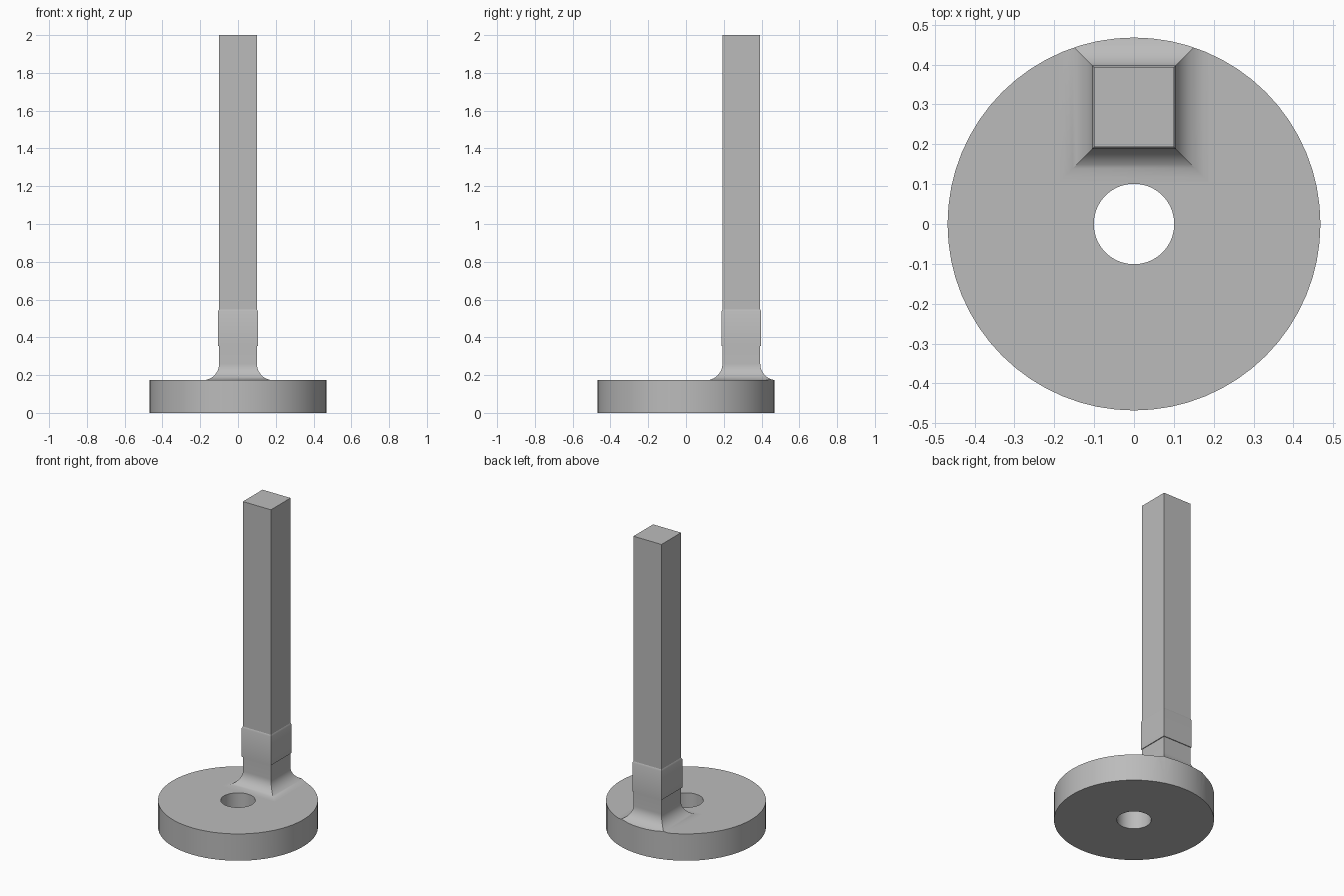
import bpy
import bmesh
from math import cos, sin, pi, radians

cube = bpy.data.objects.get("Cube")
if cube:
    bpy.data.objects.remove(cube, do_unlink=True)

DISC_R, DISC_H, HOLE_R = 0.468, 0.173, 0.101
POST_Y, POST, COLLAR = 0.293, 0.1, 0.105
FILLET = 0.087
COLLAR_Z0, COLLAR_Z1, TOP = 0.354, 0.548, 2.0

grey = bpy.data.materials.new("plain grey")
grey.use_nodes = True
colour = (0.5, 0.5, 0.5, 1)
grey.diffuse_color = colour
grey.node_tree.nodes["Principled BSDF"].inputs["Base Color"].default_value = colour


def add_object(name, bm):
    mesh = bpy.data.meshes.new(name)
    bmesh.ops.recalc_face_normals(bm, faces=bm.faces)
    bm.to_mesh(mesh)
    bm.free()
    mesh.materials.append(grey)
    obj = bpy.data.objects.new(name, mesh)
    bpy.context.collection.objects.link(obj)
    return obj


def square_loft(name, rings, cap_bottom, cap_top):
    """Skin a stack of squares given as (half width, z, centre y)."""
    bm = bmesh.new()
    loops = [[bm.verts.new((sx * h, cy + sy * h, z))
              for sx, sy in ((-1, -1), (1, -1), (1, 1), (-1, 1))]
             for h, z, cy in rings]
    for low, high in zip(loops, loops[1:]):
        for i in range(4):
            j = (i + 1) % 4
            bm.faces.new((low[i], low[j], high[j], high[i]))
    if cap_bottom:
        bm.faces.new(loops[0][::-1])
    if cap_top:
        bm.faces.new(loops[-1])
    # Keep open tubes facing outwards
    return add_object(name, bm)


def cut(obj, radius, operation):
    """Boolean with a tall upright cylinder on the centre axis."""
    bm = bmesh.new()
    bmesh.ops.create_cone(bm, cap_ends=True, segments=64, radius1=radius,
                          radius2=radius, depth=4)
    cutter = add_object("cutter", bm)
    mod = obj.modifiers.new("cut", 'BOOLEAN')
    mod.object, mod.operation, mod.solver = cutter, operation, 'EXACT'
    select(obj)
    bpy.ops.object.modifier_apply(modifier=mod.name)
    bpy.data.objects.remove(cutter, do_unlink=True)


def select(obj):
    bpy.ops.object.select_all(action='DESELECT')
    obj.select_set(True)
    bpy.context.view_layer.objects.active = obj


# Round foot with a filleted square neck, trimmed by the rim and bored through
rings = [(0.7, 0, 0), (0.7, DISC_H, 0)]
steps = 12
for i in range(steps + 1):
    a = pi / 2 * i / steps
    rings.append((POST + FILLET * (1 - sin(a)),
                  DISC_H + FILLET * (1 - cos(a)), POST_Y))
rings.append((POST, COLLAR_Z0, POST_Y))
foot = square_loft("round_foot", rings, True, True)
cut(foot, DISC_R, 'INTERSECT')
cut(foot, HOLE_R, 'DIFFERENCE')

# Open the neck where the collar covers it
bm = bmesh.new()
bm.from_mesh(foot.data)
hidden = [f for f in bm.faces if all(v.co.z > COLLAR_Z0 - 0.001 for v in f.verts)]
bmesh.ops.delete(bm, geom=hidden, context='FACES')
bm.to_mesh(foot.data)
bm.free()

# Slightly wider collar with a softened upper edge
collar = square_loft("collar", [
    (POST, COLLAR_Z0, POST_Y), (COLLAR, COLLAR_Z0, POST_Y),
    (COLLAR, COLLAR_Z1 - 0.01, POST_Y), (POST, COLLAR_Z1, POST_Y)], False, False)

# Tall square post
post = square_loft("square_post", [
    (POST, COLLAR_Z1, POST_Y), (POST, TOP, POST_Y)], False, True)

for obj in (foot, collar, post):
    select(obj)
    bpy.ops.object.shade_smooth_by_angle(angle=radians(35))
    # Level faces stay flat so the fillet alone carries the gradient
    for face in obj.data.polygons:
        if abs(face.normal.z) > 0.999:
            face.use_smooth = False
